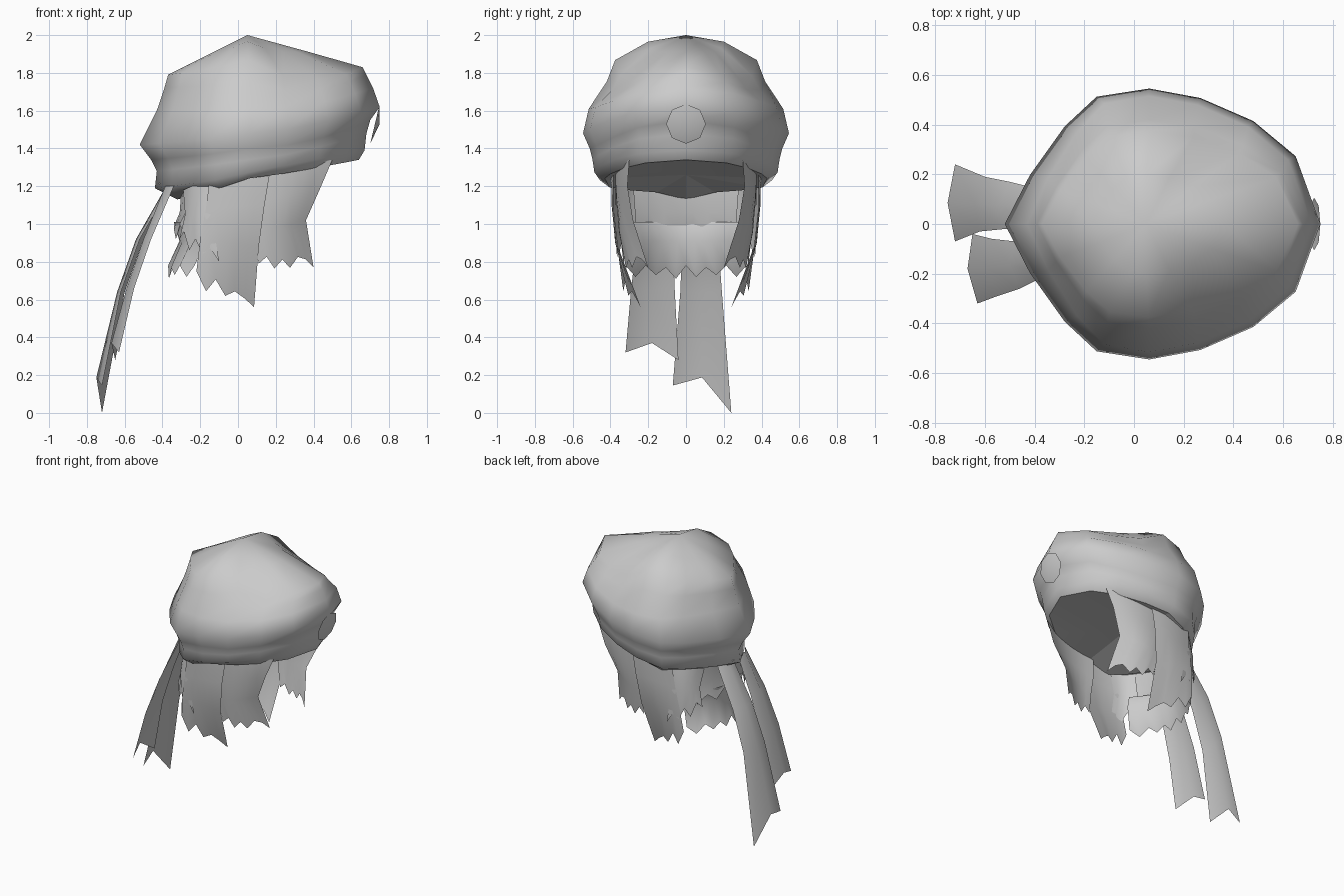
import bpy, bmesh, math
from mathutils import Vector

grey = bpy.data.materials.new("plain grey")
grey.diffuse_color = (0.6, 0.6, 0.6, 1)


def make(name, verts, faces, angle=50, fix=False):
    me = bpy.data.meshes.new(name)
    me.from_pydata(verts, [], faces)
    ob = bpy.data.objects.new(name, me)
    bpy.context.collection.objects.link(ob)
    me.materials.append(grey)
    if fix:
        bm = bmesh.new()
        bm.from_mesh(me)
        bmesh.ops.recalc_face_normals(bm, faces=bm.faces)
        bm.to_mesh(me)
        bm.free()
    bpy.ops.object.select_all(action='DESELECT')
    ob.select_set(True)
    bpy.context.view_layer.objects.active = ob
    bpy.ops.object.shade_smooth_by_angle(angle=math.radians(angle))
    return ob


# Plan outline of the cap: blunt front, tapered back (half, then mirrored)
HALF = [(1, 0), (.86, .5), (.62, .76), (.32, .93), (.03, 1),
        (-.34, .94), (-.57, .72), (-.82, .36), (-1, 0)]
PLAN = HALF + [(u, -v) for u, v in HALF[-2:0:-1]]
N = len(PLAN)


def ring(back, front, wide, zb, zm, zf, pb=1.0, pf=1.0, dip=0.0):
    """Loop scaled from the plan; height runs from back over middle to front,
    sagging by dip on the front shoulders."""
    pts = []
    for u, v in PLAN:
        x = 0.04 + u * ((front - 0.04) if u > 0 else (0.04 - back))
        if u > 0:
            z = zm + (zf - zm) * u ** pf - dip * 4 * u * (1 - u)
        else:
            z = zm + (zb - zm) * (-u) ** pb
        pts.append((x, wide * v, z))
    return pts


# Soft cap: band, crease, overhanging crown
rim = ring(-0.33, 0.64, 0.43, 1.16, 1.24, 1.34, 0.5, 1.2)
rim[8] = (-0.32, 0, 1.13)
loops = [rim,
         ring(-0.44, 0.67, 0.485, 1.19, 1.27, 1.39, 0.7),
         ring(-0.43, 0.68, 0.495, 1.28, 1.34, 1.48, 0.8, 1.5),
         ring(-0.46, 0.70, 0.51, 1.34, 1.40, 1.55, 0.7, 2),
         ring(-0.52, 0.75, 0.545, 1.42, 1.48, 1.62, 0.6, 1.6),
         ring(-0.43, 0.715, 0.515, 1.60, 1.61, 1.72, dip=0.03),
         ring(-0.39, 0.68, 0.42, 1.72, 1.76, 1.79, 0.6, 1, 0.07),
         ring(-0.37, 0.66, 0.375, 1.79, 1.88, 1.83, 0.6, 1, 0.09),
         ring(-0.17, 0.36, 0.20, 1.89, 1.97, 1.915, 0.7, 1, 0.025)]
verts = [p for l in loops for p in l]
faces = [(k * N + i, k * N + (i + 1) % N, (k + 1) * N + (i + 1) % N, (k + 1) * N + i)
         for k in range(len(loops) - 1) for i in range(N)]
last, top = (len(loops) - 1) * N, len(verts)
verts.append((0.05, 0, 2.0))
faces += [(last + i, last + (i + 1) % N, top) for i in range(N)]
make("cap", verts, faces, 80, True)

# Faceted underside of the cap
make("cap_underside", rim + [(0.1, 0, 1.26)], [((i + 1) % N, i, N) for i in range(N)], 4)

# Shallow round badge on the front of the band
R = 8
badge = [(0.725 + 0.025 * math.sin(a), 0.105 * math.cos(a), 1.53 + 0.105 * math.sin(a))
         for a in [2 * math.pi * i / R for i in range(R)]]
make("badge", badge + [(0.75, 0, 1.53)], [(i, (i + 1) % R, R) for i in range(R)], 50)


def sheet(name, left, right, teeth=None, bow=(0, 0, 0), mirror=False):
    """Strip between two edge polylines; teeth moves each bottom point up or down."""
    cols = len(teeth) if teeth else 3
    for side in ((1, -1) if mirror else (1,)):
        vs = []
        for r, (a, b) in enumerate(zip(left, right)):
            for c in range(cols):
                t = c / (cols - 1)
                p = Vector(a).lerp(Vector(b), t) + Vector(bow) * (4 * t * (1 - t))
                if teeth and r == len(left) - 1:
                    p.z += teeth[c]
                vs.append((p.x, p.y * side, p.z))
        fs = [(r * cols + c, r * cols + c + 1, (r + 1) * cols + c + 1, (r + 1) * cols + c)
              for r in range(len(left) - 1) for c in range(cols - 1)]
        make(name + ("" if not mirror else "_left" if side > 0 else "_right"), vs, fs, 60)


# Side hair locks, mirrored
sheet("front_lock",
      [(0.04, 0.37, 1.26), (0.05, 0.36, 1.10), (0.08, 0.35, 0.95), (0.11, 0.33, 0.79)],
      [(0.50, 0.30, 1.34), (0.44, 0.31, 1.20), (0.36, 0.28, 1.02), (0.40, 0.20, 0.77)],
      [0, 0.04, -0.02, 0.03, -0.01, 0.05, 0.04, 0], (0, 0.03, 0), True)
sheet("middle_lock",
      [(-0.15, 0.38, 1.24), (-0.17, 0.37, 1.08), (-0.20, 0.36, 0.92), (-0.22, 0.34, 0.66)],
      [(0.17, 0.385, 1.28), (0.14, 0.385, 1.10), (0.11, 0.36, 0.88), (0.085, 0.24, 0.56)],
      [0.09, 0.0, 0.08, 0.01, 0.05, 0.03, 0], (0, 0.015, 0), True)
sheet("rear_lock",
      [(-0.29, 0.20, 1.18), (-0.28, 0.24, 1.05), (-0.31, 0.25, 0.92)],
      [(-0.10, 0.375, 1.24), (-0.14, 0.375, 1.05), (-0.10, 0.365, 0.80)],
      [0, 0.06, -0.02, 0.06, 0.0, 0.05, 0], (-0.02, 0.03, 0), True)

# Hair on the nape: short outer layer and longer inner layer
sheet("nape_hair_upper",
      [(-0.24, -0.28, 1.20), (-0.25, -0.27, 1.06), (-0.28, -0.27, 0.94)],
      [(-0.24, 0.28, 1.20), (-0.25, 0.27, 1.06), (-0.28, 0.27, 0.94)],
      [0, 0.06, -0.02, 0.03, 0.05, -0.01, 0.05, 0], (-0.06, 0, 0))
sheet("nape_hair_lower",
      [(-0.20, -0.29, 1.01), (-0.17, -0.27, 0.91), (-0.23, -0.32, 0.74)],
      [(-0.20, 0.29, 1.01), (-0.17, 0.27, 0.91), (-0.23, 0.32, 0.74)],
      [0.04, -0.02, 0.04, -0.01, 0.03, -0.03, 0.04, -0.02, 0.03, -0.01, 0.04, -0.02, 0.04],
      (-0.14, 0, 0))

# Swallow-tailed ribbons hanging from the knot
sheet("long_ribbon",
      [(-0.36, -0.02, 1.20), (-0.52, -0.02, 0.92), (-0.62, -0.03, 0.64), (-0.72, -0.07, 0.145)],
      [(-0.34, 0.13, 1.20), (-0.50, 0.17, 0.92), (-0.60, 0.19, 0.64), (-0.72, 0.24, 0.0)],
      [0, 0.115, 0], (-0.03, 0, 0))
sheet("short_ribbon",
      [(-0.34, -0.20, 1.20), (-0.46, -0.26, 0.92), (-0.55, -0.29, 0.66), (-0.63, -0.32, 0.32)],
      [(-0.37, -0.07, 1.20), (-0.48, -0.07, 0.92), (-0.57, -0.06, 0.66), (-0.65, -0.04, 0.28)],
      [0, 0.07, 0], (-0.03, 0, 0))

# Knot where the ribbons start
bpy.ops.mesh.primitive_ico_sphere_add(subdivisions=1, radius=1, location=(-0.37, 0, 1.20))
ob = bpy.context.object
ob.name = "knot"
ob.scale = (0.065, 0.09, 0.04)
ob.data.materials.append(grey)
bpy.ops.object.shade_smooth_by_angle(angle=math.radians(50))
